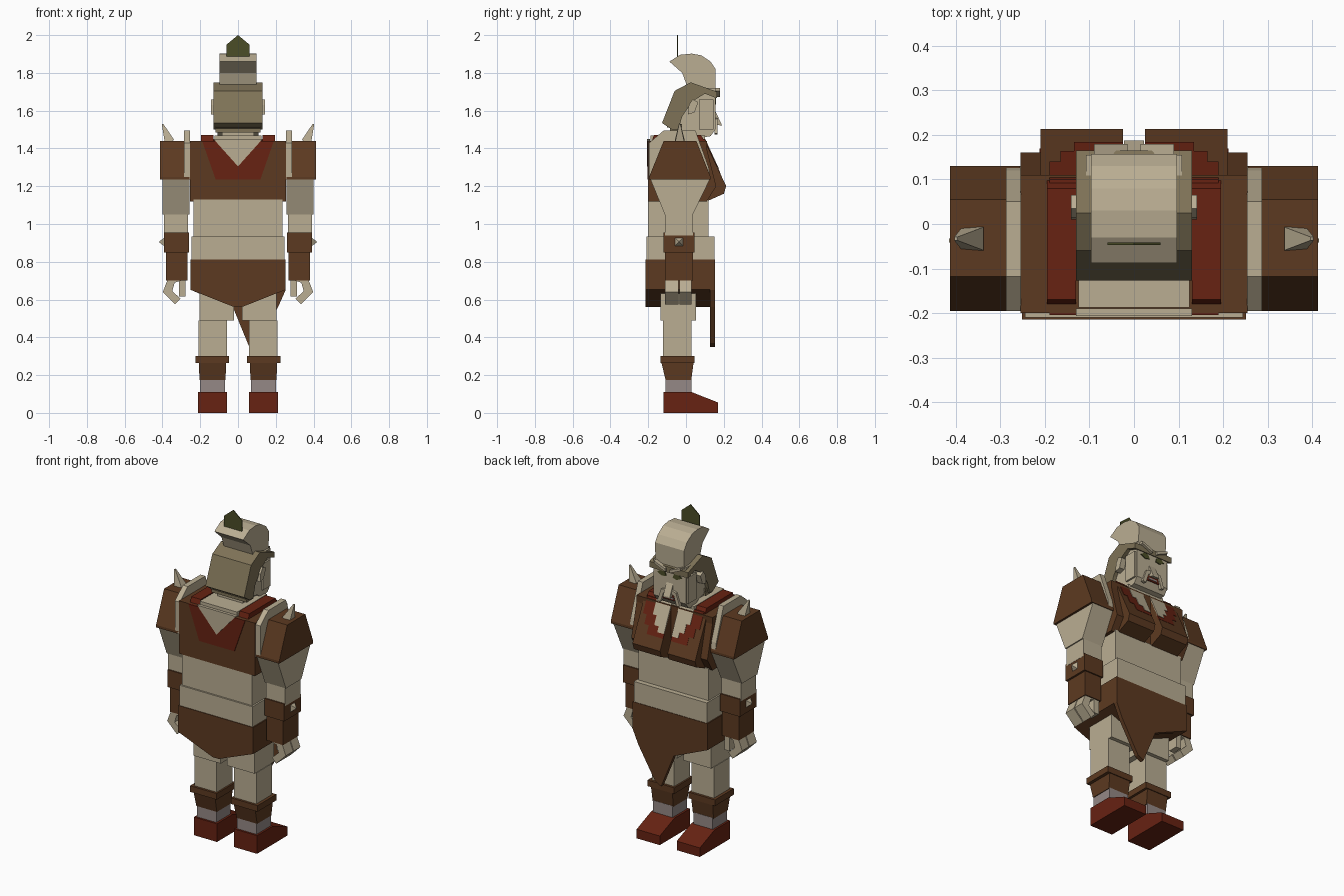
import bpy, bmesh
from mathutils import Vector


def mat(name, r, g, b):
    m = bpy.data.materials.new(name)
    m.diffuse_color = (r, g, b, 1)
    return m


SKIN = mat("pale_skin", 0.49, 0.42, 0.29)
BROWN = mat("brown_leather", 0.108, 0.042, 0.015)
RED = mat("dark_red", 0.135, 0.016, 0.006)
HAIR = mat("dull_tan", 0.21, 0.17, 0.095)
GREY = mat("warm_grey", 0.30, 0.25, 0.24)
GREEN = mat("olive_green", 0.07, 0.075, 0.02)


def loft(name, a, b, m):
    """Solid between two point rings of equal length."""
    bm = bmesh.new()
    va = [bm.verts.new(p) for p in a]
    vb = [bm.verts.new(p) for p in b]
    bm.faces.new(va)
    bm.faces.new(vb[::-1])
    n = len(va)
    for i in range(n):
        j = (i + 1) % n
        bm.faces.new((va[i], vb[i], vb[j], va[j]))
    bmesh.ops.recalc_face_normals(bm, faces=bm.faces)
    me = bpy.data.meshes.new(name)
    bm.to_mesh(me)
    bm.free()
    me.materials.append(m)
    ob = bpy.data.objects.new(name, me)
    bpy.context.collection.objects.link(ob)
    return ob


def rect(x0, x1, y0, y1, z):
    return [(x0, y0, z), (x1, y0, z), (x1, y1, z), (x0, y1, z)]


def box(name, x0, x1, y0, y1, z0, z1, m):
    return loft(name, rect(x0, x1, y0, y1, z0), rect(x0, x1, y0, y1, z1), m)


def side_prism(name, yz, x0, x1, m):
    return loft(name, [(x0, y, z) for y, z in yz], [(x1, y, z) for y, z in yz], m)


def front_prism(name, xz, y0, y1, m):
    return loft(name, [(x, y0, z) for x, z in xz], [(x, y1, z) for x, z in xz], m)


def chest_plate(name, xz, m, off, s=1):
    """Thin plate lying on the sloping front of the chest."""
    def pt(x, z, d):
        return (s * x, 0.1 + (1.44 - z) * 0.458 + d, z)
    return loft(name, [pt(x, z, -0.003) for x, z in xz],
                [pt(x, z, off) for x, z in xz], m)


def spike(name, base, tip, r, m):
    """Four-sided tapered spike."""
    b, t = Vector(base), Vector(tip)
    d = (t - b).normalized()
    u = Vector((0, 1, 0))
    v = d.cross(u)
    ring = [u * i + v * j for i, j in ((-1, -1), (1, -1), (1, 1), (-1, 1))]
    loft(name, [b + k * r for k in ring], [t + k * r * 0.15 for k in ring], m)


# Limbs, built once per side
for s, side in ((1, "right"), (-1, "left")):
    def sbox(name, x0, x1, y0, y1, z0, z1, m):
        return box(f"{side}_{name}", s * x0, s * x1, y0, y1, z0, z1, m)

    def sside(name, yz, x0, x1, m):
        return side_prism(f"{side}_{name}", yz, s * x0, s * x1, m)

    def taper(name, lo, hi, m):
        lo = (s * lo[0], s * lo[1]) + lo[2:]
        hi = (s * hi[0], s * hi[1]) + hi[2:]
        return loft(f"{side}_{name}", rect(*lo), rect(*hi), m)

    # Leg
    sside("shoe", [(-0.12, 0), (0.17, 0), (0.17, 0.055), (0.03, 0.11), (-0.12, 0.11)],
          0.057, 0.212, RED)
    sbox("ankle", 0.07, 0.2, -0.108, 0.03, 0.1, 0.18, GREY)
    taper("boot", (0.066, 0.204, -0.108, 0.028, 0.175), (0.063, 0.207, -0.13, 0.04, 0.265), BROWN)
    sbox("boot_cuff", 0.048, 0.226, -0.136, 0.045, 0.265, 0.302, BROWN)
    sbox("shin", 0.058, 0.208, -0.122, 0.03, 0.3, 0.49, SKIN)
    sbox("thigh", 0.022, 0.205, -0.135, 0.053, 0.49, 0.68, SKIN)

    # Arm
    taper("upper_arm", (0.258, 0.4, -0.112, 0.036, 1.05), (0.258, 0.4, -0.19, 0.128, 1.24), SKIN)
    sbox("elbow", 0.265, 0.393, -0.11, 0.036, 0.94, 1.052, SKIN)
    sbox("bracer_band", 0.26, 0.392, -0.118, 0.044, 0.85, 0.955, BROWN)
    sbox("bracer", 0.268, 0.38, -0.11, 0.036, 0.7, 0.852, BROWN)
    spike(f"{side}_bracer_spike", (s * 0.385, -0.037, 0.905), (s * 0.415, -0.037, 0.905), 0.026, SKIN)

    # Hand with two curled fingers and a thumb
    fingers = [(0.30, 0.7), (0.375, 0.7), (0.398, 0.64), (0.333, 0.575),
               (0.305, 0.605), (0.348, 0.645), (0.335, 0.69)]
    for k, (y0, y1) in enumerate(((-0.11, -0.04), (-0.034, 0.03))):
        front_prism(f"{side}_finger_{k + 1}", [(s * x, z) for x, z in fingers], y0, y1, SKIN)
    sbox("thumb", 0.278, 0.312, -0.03, 0.03, 0.615, 0.702, SKIN)

    # Shoulder guard, strap ridge and spike
    sside("shoulder_guard", [(-0.195, 1.235), (0.13, 1.235), (0.13, 1.25), (0.055, 1.44),
                             (-0.118, 1.44), (-0.195, 1.25)], 0.256, 0.413, BROWN)
    sside("shoulder_strap", [(-0.195, 1.235), (0.13, 1.235), (0.12, 1.3), (0.05, 1.495),
                             (-0.118, 1.495), (-0.195, 1.43)], 0.254, 0.287, SKIN)
    spike(f"{side}_shoulder_spike", (s * 0.362, -0.033, 1.435), (s * 0.4, -0.033, 1.53), 0.026, SKIN)

    # Vest chest half and side panel
    sside("chest_half", [(0.04, 1.44), (0.1, 1.44), (0.213, 1.2), (0.2, 1.16),
                         (0.11, 1.12), (0.04, 1.12)], 0.025, 0.21, BROWN)
    sside("vest_panel", [(0, 1.12), (0.11, 1.12), (0.16, 1.2), (0.1, 1.44), (0, 1.44)],
          0.195, 0.255, BROWN)

    # Red collar with stepped front edge
    sside("collar_shoulder", [(-0.187, 1.42), (0.11, 1.42), (0.08, 1.47), (-0.17, 1.47)],
          0.13, 0.195, RED)
    chest_plate(f"{side}_collar_front", [(0.11, 1.45), (0.19, 1.45), (0.19, 1.36), (0.165, 1.36),
                (0.165, 1.31), (0.135, 1.31), (0.135, 1.265), (0.025, 1.265), (0.025, 1.3)],
                RED, 0.004, s)
    chest_plate(f"{side}_bare_chest", [(0.025, 1.45), (0.125, 1.45), (0.125, 1.37), (0.1, 1.37),
                (0.1, 1.32), (0.07, 1.32), (0.07, 1.29), (0.025, 1.29)], SKIN, 0.007, s)

    # Face details
    sside("ear", [(0.01, 1.58), (0.045, 1.59), (0.065, 1.645), (0.035, 1.66), (0.015, 1.63)],
          0.1, 0.142, SKIN)
    sbox("cheek", 0.1, 0.118, 0.07, 0.145, 1.5, 1.66, SKIN)
    front_prism(f"{side}_brow", [(s * 0.015, 1.672), (s * 0.09, 1.705), (s * 0.09, 1.72),
                (s * 0.015, 1.69)], 0.15, 0.18, SKIN)
    front_prism(f"{side}_eye", [(s * 0.022, 1.638), (s * 0.05, 1.632), (s * 0.082, 1.648),
                (s * 0.055, 1.668), (s * 0.03, 1.66)], 0.153, 0.16, GREEN)
    front_prism(f"{side}_moustache", [(s * 0.012, 1.565), (s * 0.05, 1.555), (s * 0.075, 1.48),
                (s * 0.055, 1.475), (s * 0.035, 1.535), (s * 0.012, 1.545)], 0.15, 0.168, SKIN)

# Hips, skirt and off-centre front flap
front_prism("skirt", [(-0.252, 0.812), (0.252, 0.812), (0.252, 0.652), (0.02, 0.56),
                      (-0.02, 0.56), (-0.252, 0.652)], -0.214, 0.13, BROWN)
front_prism("front_flap", [(-0.252, 0.812), (0.252, 0.812), (0.252, 0.65), (0.212, 0.56),
                           (0.1, 0.37), (0.06, 0.348), (-0.025, 0.555), (-0.252, 0.652)],
            0.128, 0.153, BROWN)

# Torso
box("belly_roll", -0.245, 0.245, -0.21, 0.15, 0.81, 0.935, SKIN)
box("torso", -0.235, 0.235, -0.2, 0.12, 0.93, 1.13, SKIN)
box("vest", -0.255, 0.255, -0.2, 0.11, 1.12, 1.44, BROWN)

# Back of collar
front_prism("collar_back", [(-0.19, 1.44), (-0.118, 1.235), (0.118, 1.235), (0.19, 1.44)],
            -0.204, -0.19, RED)
front_prism("bare_back", [(-0.13, 1.45), (0, 1.305), (0.13, 1.45)], -0.207, -0.19, SKIN)
box("neck_base", -0.125, 0.125, -0.187, 0.1, 1.42, 1.468, SKIN)
box("neck", -0.085, 0.085, -0.075, 0.08, 1.46, 1.54, SKIN)

# Head
side_prism("face", [(-0.04, 1.5), (0.03, 1.485), (0.07, 1.455), (0.13, 1.465), (0.155, 1.5),
                    (0.155, 1.72), (0, 1.72)], -0.108, 0.108, SKIN)
side_prism("nose", [(0.15, 1.61), (0.187, 1.53), (0.187, 1.52), (0.15, 1.53)], -0.022, 0.022, SKIN)
box("mouth", -0.045, 0.045, 0.15, 0.16, 1.5, 1.532, RED)
box("teeth", -0.03, 0.03, 0.15, 0.163, 1.508, 1.518, GREY)

# Back hair, nape roll and headband
side_prism("back_hair", [(-0.127, 1.535), (-0.06, 1.705), (0.025, 1.75), (0.165, 1.7),
                         (0.165, 1.665), (0.1, 1.69), (0.035, 1.65), (-0.02, 1.57),
                         (-0.04, 1.5), (-0.075, 1.5)], -0.13, 0.13, HAIR)
for k, z in enumerate((1.485, 1.51)):
    box(f"nape_roll_{k + 1}", -0.118, 0.118, -0.085 - 0.015 * k, -0.02, z, z + 0.02, HAIR)

# Swept crest and leaf ornament
side_prism("crest", [(0.155, 1.69), (0.157, 1.82), (0.13, 1.86), (0.08, 1.893), (0.03, 1.902),
                     (-0.03, 1.896), (-0.088, 1.86), (-0.02, 1.8), (0.0, 1.745), (0.02, 1.69)],
           -0.097, 0.097, SKIN)
front_prism("leaf_ornament", [(-0.06, 1.885), (0.06, 1.885), (0.06, 1.95), (0, 2.0), (-0.06, 1.95)],
            -0.047, -0.042, GREEN)
